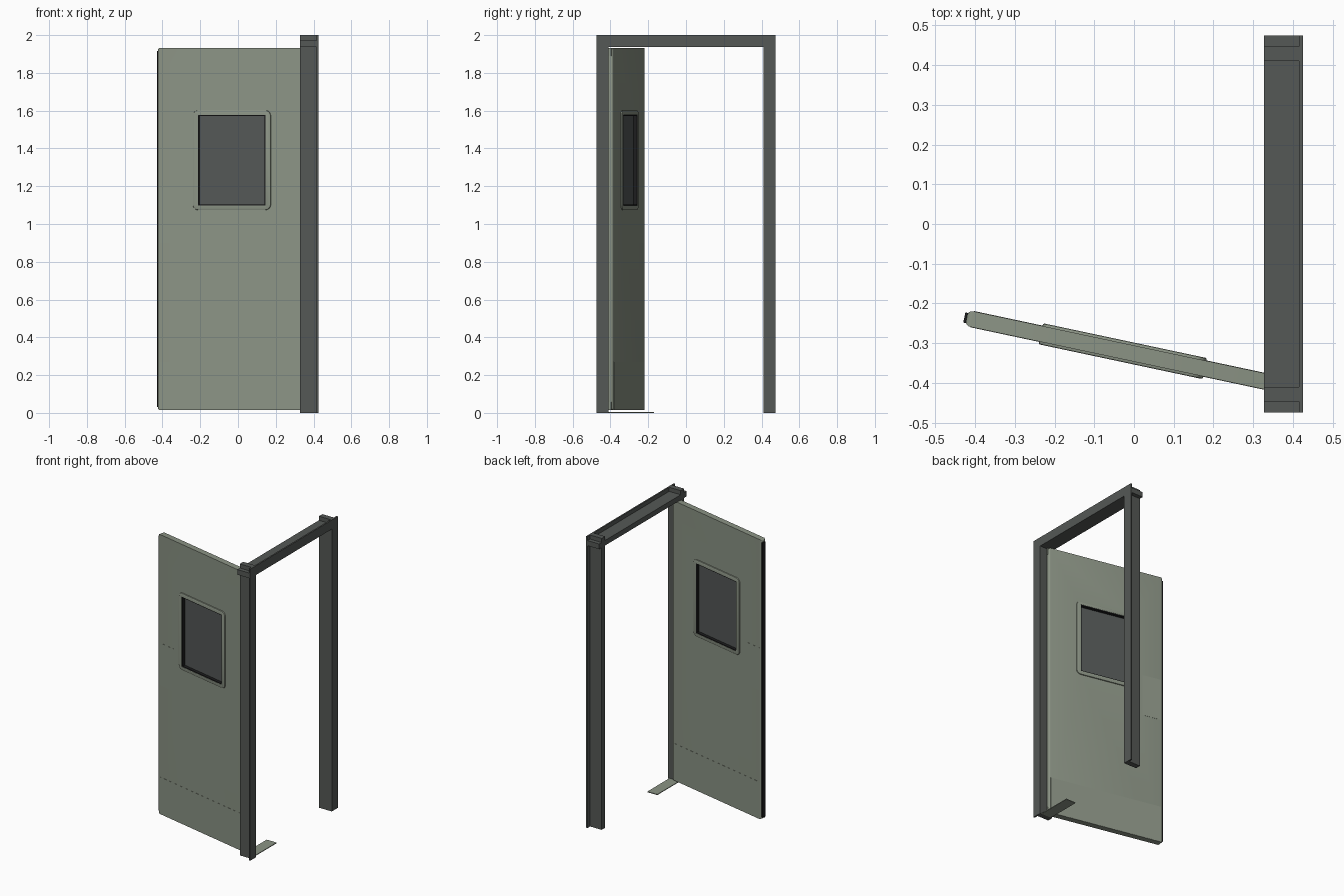
import bpy
import bmesh
from math import radians
from mathutils import Matrix, Vector

if "Cube" in bpy.data.objects:
    bpy.data.objects.remove(bpy.data.objects["Cube"], do_unlink=True)


def material(name, r, g, b):
    m = bpy.data.materials.new(name)
    m.use_nodes = True
    m.diffuse_color = (r, g, b, 1)
    m.node_tree.nodes["Principled BSDF"].inputs["Base Color"].default_value = (r, g, b, 1)
    return m


GREEN = material("sage_green_paint", 0.26, 0.295, 0.235)
GREY = material("dark_grey_steel", 0.09, 0.098, 0.092)
GLASS = material("smoked_glass", 0.088, 0.097, 0.094)
BLACK = material("black_rubber", 0.012, 0.012, 0.013)

# Door space: x runs from hinge to free edge, y is the front normal
SWING = Matrix.Translation((0.371, -0.405, 0)) @ Matrix.Rotation(radians(168), 4, "Z")


def box(name, lo, hi, mat, matrix=None, bevels=()):
    """Box between two corners; each bevel is (edge test, radius, segments)."""
    lo, hi = Vector(lo), Vector(hi)
    bm = bmesh.new()
    bmesh.ops.create_cube(bm, size=1)
    bmesh.ops.scale(bm, vec=hi - lo, verts=bm.verts)
    bmesh.ops.translate(bm, vec=(lo + hi) / 2, verts=bm.verts)
    for test, radius, segments in bevels:
        bm.normal_update()
        edges = [e for e in bm.edges if test(e)]
        bmesh.ops.bevel(bm, geom=edges, offset=radius, segments=segments,
                        profile=0.5, affect="EDGES", clamp_overlap=True)
    mesh = bpy.data.meshes.new(name)
    bm.to_mesh(mesh)
    bm.free()
    mesh.materials.append(mat)
    ob = bpy.data.objects.new(name, mesh)
    bpy.context.collection.objects.link(ob)
    if matrix:
        ob.matrix_world = matrix
    return ob


def activate(ob):
    bpy.ops.object.select_all(action="DESELECT")
    ob.select_set(True)
    bpy.context.view_layer.objects.active = ob


def cut(ob, cutter):
    mod = ob.modifiers.new("opening", "BOOLEAN")
    mod.operation = "DIFFERENCE"
    mod.solver = "EXACT"
    mod.object = cutter
    activate(ob)
    bpy.ops.object.modifier_apply(modifier=mod.name)


def end_edge(e):
    return any(abs(f.normal.x) > 0.9 for f in e.link_faces)


def depth_edge(e):
    d = e.verts[0].co - e.verts[1].co
    return abs(d.y) > 0.9 * d.length


def rim_edge(e):
    flat = [abs(f.normal.y) > 0.9 for f in e.link_faces]
    return any(flat) and not all(flat)


# Door frame: thin face trim, with a jamb and header body behind it
X0, X1, X2 = 0.327, 0.415, 0.425
OUT, MID, IN = 0.475, 0.447, 0.41
HEAD, HEAD_TOP, TOP = 1.937, 1.972, 2.0
for side, label in ((-1, "hinge"), (1, "latch")):
    ys = sorted((side * IN, side * MID))
    box(label + "_jamb", (X0, ys[0], 0), (X1, ys[1], TOP), GREY)
    ys = sorted((side * IN, side * OUT))
    box(label + "_jamb_trim", (X1, ys[0], 0), (X2, ys[1], TOP), GREY)
box("header", (X0, -OUT, HEAD), (X1, OUT, HEAD_TOP), GREY)
box("header_trim", (X1, -IN, HEAD), (X2, IN, TOP), GREY)

# Door panel and window surround, both cut by the same opening
LENGTH, HALF = 0.81, 0.02
CX, CZ = 0.408, 1.338
HW, HH = 0.183, 0.24
panel = box("door_panel", (0, -HALF, 0.015), (LENGTH, HALF, 1.933), GREEN, SWING,
            [(end_edge, 0.013, 4)])
surround = box("window_surround", (CX - 0.211, -0.027, CZ - 0.264),
               (CX + 0.211, 0.027, CZ + 0.264), GREEN, SWING,
               [(depth_edge, 0.03, 5), (rim_edge, 0.004, 2)])
cutter = box("window_cutter", (CX - HW, -0.1, CZ - HH), (CX + HW, 0.1, CZ + HH), GREEN, SWING)
cutter.hide_render = True
bpy.context.view_layer.update()
for ob in (panel, surround):
    cut(ob, cutter)
    activate(ob)
    bpy.ops.object.shade_smooth_by_angle(angle=radians(30))
bpy.data.objects.remove(cutter, do_unlink=True)

# Rubber gasket lining the opening, and the pane
G = 0.005
for s, label in ((-1, "hinge"), (1, "free")):
    xs = sorted((CX + s * HW, CX + s * (HW - G)))
    box("gasket_" + label + "_side", (xs[0], -0.025, CZ - HH), (xs[1], 0.025, CZ + HH), BLACK, SWING)
for s, label in ((-1, "bottom"), (1, "top")):
    zs = sorted((CZ + s * HH, CZ + s * (HH - G)))
    box("gasket_" + label, (CX - HW + G, -0.025, zs[0]), (CX + HW - G, 0.025, zs[1]), BLACK, SWING)
box("window_glass", (CX - HW + G, -0.004, CZ - HH + G),
    (CX + HW - G, 0.004, CZ + HH - G), GLASS, SWING)

# Edge seal, thin protective plates and pivots
box("edge_seal", (LENGTH - 0.004, -0.013, 0.03), (LENGTH + 0.006, 0.013, 1.915), BLACK, SWING)
SKIN = HALF + 0.001
box("kick_plate", (0.014, -SKIN, 0.016), (LENGTH - 0.014, SKIN, 0.27), GREEN, SWING)
box("push_plate", (0.665, -SKIN, 0.9), (LENGTH - 0.014, SKIN, 1.19), GREEN, SWING)
for z, label in ((0.015, "lower"), (1.89, "upper")):
    box(label + "_pivot", (-0.003, -0.01, z), (0.03, 0.01, z + 0.043), GREEN, SWING)

# Floor plate under the hinge
box("floor_plate", (0.337, -0.41, 0), (0.412, -0.17, 0.005), GREEN)
